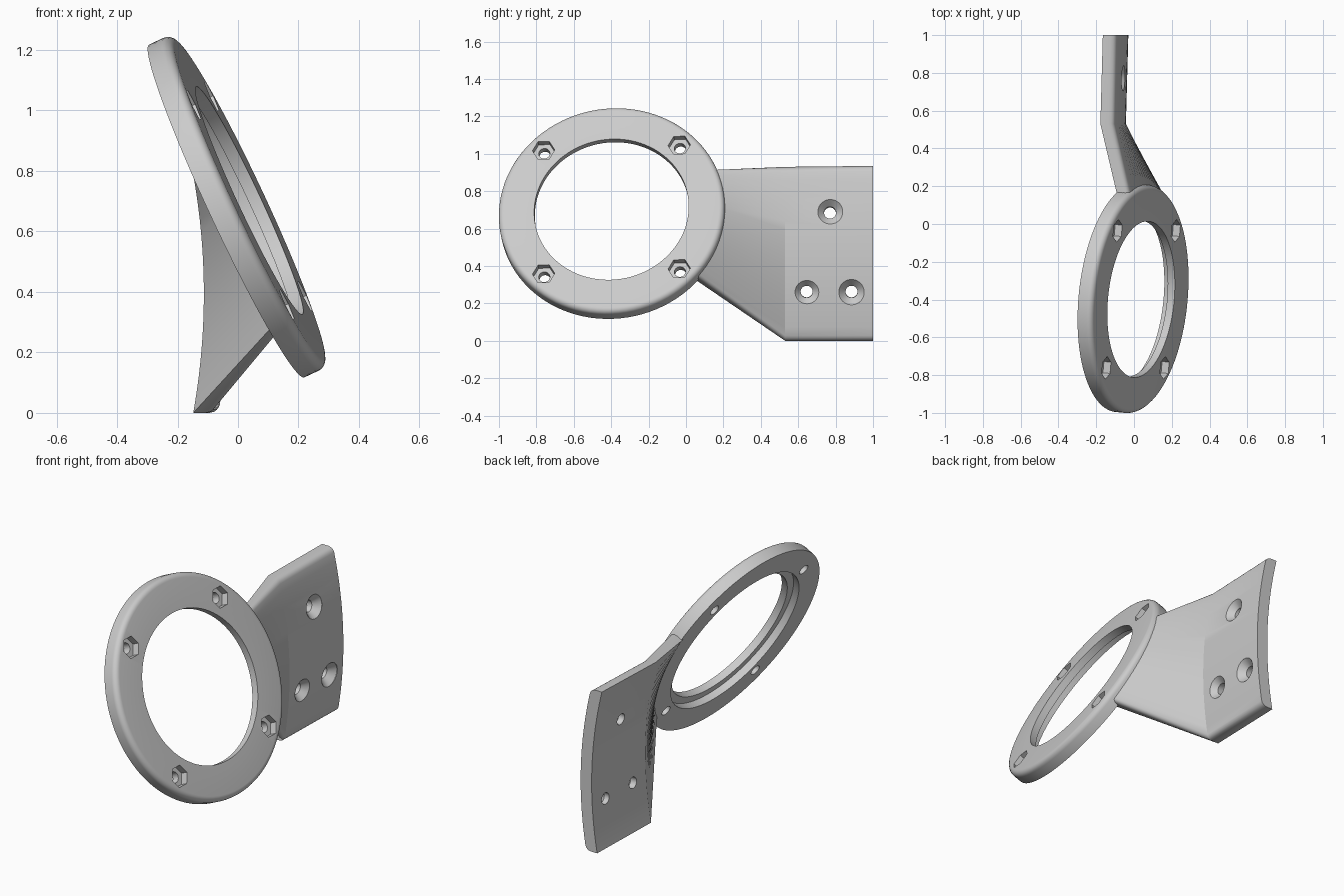
import bpy, bmesh, math
from mathutils import Vector, Matrix

cube = bpy.data.objects.get("Cube")
if cube:
    bpy.data.objects.remove(cube, do_unlink=True)

grey = bpy.data.materials.new("light_grey")
grey.use_nodes = True
grey.diffuse_color = (0.6, 0.6, 0.6, 1)
grey.node_tree.nodes["Principled BSDF"].inputs["Base Color"].default_value = (0.6, 0.6, 0.6, 1)


def make_object(name, bm):
    bmesh.ops.remove_doubles(bm, verts=bm.verts, dist=1e-5)
    bmesh.ops.recalc_face_normals(bm, faces=bm.faces)
    mesh = bpy.data.meshes.new(name)
    bm.to_mesh(mesh)
    bm.free()
    mesh.materials.append(grey)
    obj = bpy.data.objects.new(name, mesh)
    bpy.context.collection.objects.link(obj)
    return obj


def skin(bm, loops, closed):
    """Bridge a series of equally long closed loops of points."""
    rows = [[bm.verts.new(p) for p in loop] for loop in loops]
    pairs = list(zip(rows, rows[1:])) + ([(rows[-1], rows[0])] if closed else [])
    for a, b in pairs:
        for i in range(len(a)):
            j = (i + 1) % len(a)
            bm.faces.new((a[i], a[j], b[j], b[i]))
    return rows


def revolve(name, profile, frame, sides, closed=False):
    """Turn (radius, height) points around the frame's z axis."""
    bm = bmesh.new()
    turns = [math.tau * k / sides for k in range(sides)]
    loops = [[frame @ Vector((max(r, 1e-7) * math.cos(a), max(r, 1e-7) * math.sin(a), h))
              for a in turns] for r, h in profile]
    rows = skin(bm, loops, closed)
    if not closed:
        bm.faces.new(rows[0])
        bm.faces.new(rows[-1])
    return make_object(name, bm)


def frame_at(origin, axis):
    n = Vector(axis).normalized()
    u = (Vector((0, 1, 0)) - n * n.y).normalized()
    v = n.cross(u)
    m = Matrix((u, v, n)).transposed().to_4x4()
    m.translation = origin
    return m


def cut(obj, cutters):
    bpy.context.view_layer.objects.active = obj
    for c in cutters:
        mod = obj.modifiers.new("cut", "BOOLEAN")
        mod.operation, mod.solver, mod.object = "DIFFERENCE", "EXACT", c
        bpy.ops.object.modifier_apply(modifier=mod.name)


# Tilted ring: rounded front rim, stepped bore at the back
ring_frame = frame_at((0, -0.395, 0.685), (0.9, -0.09, 0.42))
R, BORE, STEP, HALF, FILLET = 0.607, 0.415, 0.46, 0.0415, 0.03
profile = [(BORE, HALF), (BORE, 0), (STEP, 0), (STEP, -HALF), (R, -HALF)]
for k in range(7):
    a = math.pi / 2 * k / 6
    profile.append((R - FILLET + FILLET * math.cos(a), HALF - FILLET + FILLET * math.sin(a)))
ring = revolve("mounting_ring", profile, ring_frame, 96, closed=True)

# Curved plate lofted into the ring
THICK, ROUND = 0.07, 0.03
ends = [0, 0.004, 0.01, 0.018, 0.03]
spans = ends + [0.03 + 0.94 * k / 20 for k in range(1, 20)] + [1 - e for e in reversed(ends)]


def thickness(s):
    d = min(s, 1 - s, ROUND)
    return THICK - ROUND + math.sqrt(max(0, ROUND ** 2 - (ROUND - d) ** 2))


def plate_x(s):
    return -0.14 + 0.166 * s - 0.196 * s * s


def plate_section(y, shift, height):
    back = [Vector((plate_x(s) + shift, y, s * height)) for s in spans]
    front = [p + Vector((thickness(s), 0, 0)) for p, s in zip(back, spans)]
    return back + front[::-1]


def ring_section(radius):
    def point(s, h):
        a = math.radians(-42 + 65 * s)
        return ring_frame @ Vector((radius * math.cos(a), radius * math.sin(a), h))
    back = [point(s, -0.036) for s in spans]
    front = [point(s, -0.036 + thickness(s)) for s in spans]
    return back + front[::-1]


bm = bmesh.new()
rows = skin(bm, [plate_section(1, 0.005, 0.935), plate_section(0.53, -0.008, 0.93),
                 ring_section(0.57)], False)
n = len(spans)
for row in (rows[0], rows[-1]):
    for i in range(n - 1):
        bm.faces.new((row[i], row[i + 1], row[-2 - i], row[-1 - i]))
bracket = make_object("bracket_plate", bm)

# Hex nut pockets and bolt holes around the ring
ring_cutters = []
for k in range(4):
    a = math.radians(45 + 90 * k)
    spot = ring_frame @ Matrix.Translation((0.515 * math.cos(a), 0.515 * math.sin(a), 0))
    ring_cutters.append(revolve("nut_pocket", [(0.06, 0), (0.06, 0.1)], spot, 6))
    ring_cutters.append(revolve("bolt_hole", [(0.03, -0.1), (0.03, 0.05)], spot, 32))

# Countersunk screw holes in the plate
plate_cutters = []
for y, z in ((0.77, 0.69), (0.645, 0.26), (0.885, 0.26)):
    s = z / 0.93
    slope = (0.166 - 0.392 * s) / 0.93
    spot = frame_at((plate_x(s) + THICK, y, z), (1, 0, -slope))
    plate_cutters.append(revolve("screw_hole", [(0.032, -0.15), (0.032, -0.038),
                                                (0.068, 0), (0.068, 0.05)], spot, 40))

cut(ring, ring_cutters)
cut(bracket, ring_cutters + plate_cutters)
for c in ring_cutters + plate_cutters:
    bpy.data.objects.remove(c, do_unlink=True)

# Smooth curved faces, keep edges crisp
for obj in (ring, bracket):
    bpy.ops.object.select_all(action="DESELECT")
    obj.select_set(True)
    bpy.context.view_layer.objects.active = obj
    bpy.ops.object.shade_smooth_by_angle(angle=math.radians(25))
